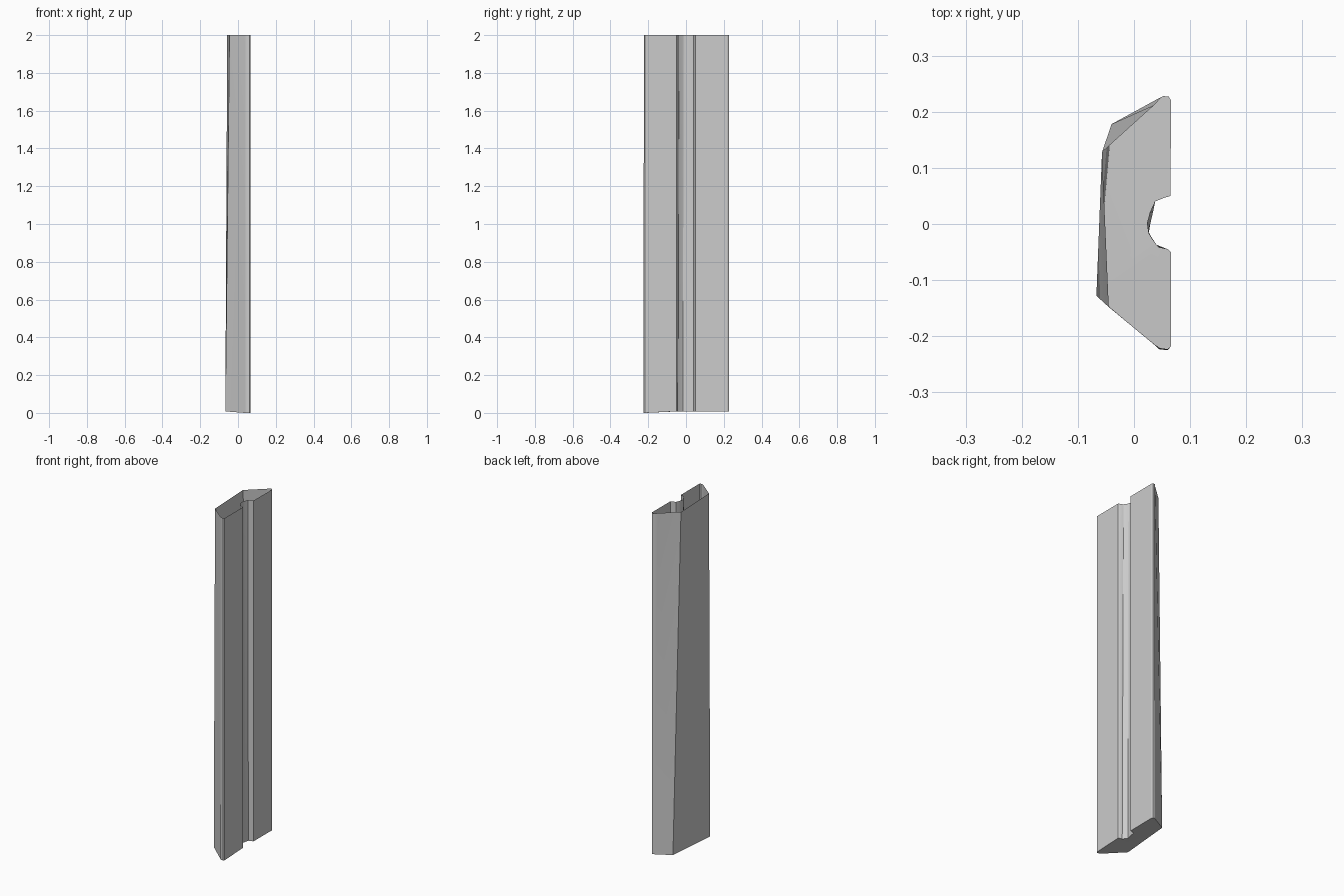
import bpy, bmesh

if "Cube" in bpy.data.objects:
    bpy.data.objects.remove(bpy.data.objects["Cube"])

# Cross-sections, counter-clockwise from above: (bottom xy, top xy)
back_corners = [((-.040, .178), (-.057, .128)),
                ((-.067, -.128), (-.045, -.148))]
upper_lip = [((.065, .050),) * 2, ((.066, .220),) * 2, ((.062, .227),) * 2,
             ((.052, .228), (.050, .227)), ((.046, .225), (.036, .212))]
lower_lip = [((.036, -.215), (.036, -.214)), ((.044, -.223), (.046, -.221)),
             ((.060, -.225), (.060, -.223)), ((.066, -.218),) * 2,
             ((.066, -.050),) * 2]
groove = [((.062, -.046), (.060, -.045)), ((.044, -.042), (.040, -.037)),
          ((.032, -.027), (.030, -.022)), ((.026, -.017), (.025, -.012)),
          ((.029, .000), (.023, .001)), ((.034, .022), (.028, .020)),
          ((.038, .041), (.037, .040)), ((.052, .046), (.052, .046))]
section = upper_lip + back_corners + lower_lip + groove

bm = bmesh.new()
# The base rim dips slightly at the outer lips
bottom = [bm.verts.new((*b, 0.0 if b[1] < -.2 else .008)) for b, t in section]
top = [bm.verts.new((*t, 2.0)) for b, t in section]

# Slightly twisted walls, open at the top
n = len(section)
for i in range(n):
    j = (i + 1) % n
    bm.faces.new((bottom[i], bottom[j], top[i]))
    bm.faces.new((bottom[j], top[j], top[i]))

# Closed base
base = bm.faces.new(bottom[::-1])
bmesh.ops.triangulate(bm, faces=[base])

mesh = bpy.data.meshes.new("grooved_post")
bm.to_mesh(mesh)
bm.free()
post = bpy.data.objects.new("grooved_post", mesh)
bpy.context.collection.objects.link(post)
bpy.context.view_layer.objects.active = post
post.select_set(True)
bpy.ops.object.shade_smooth_by_angle(angle=0.5)
